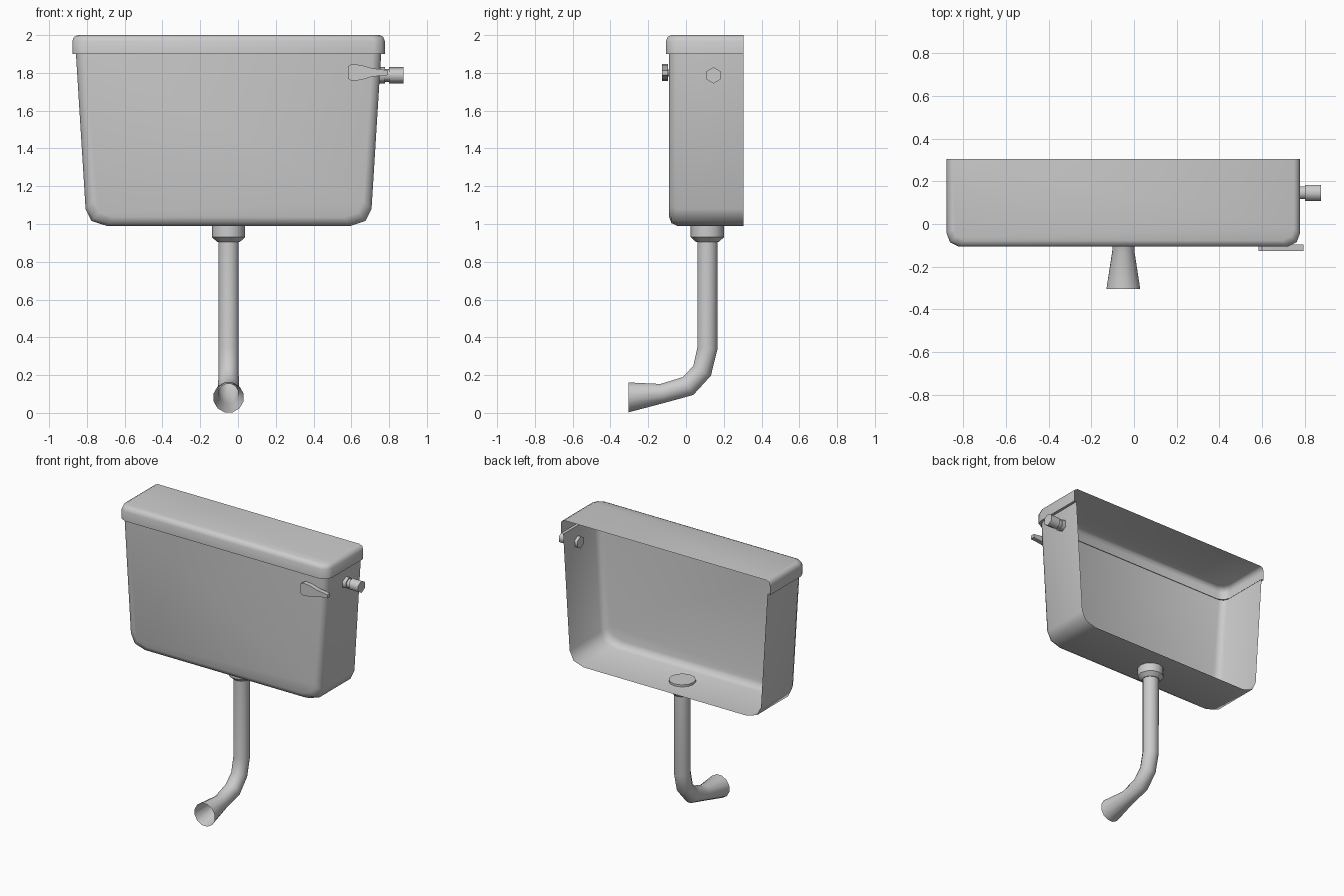
import bpy, bmesh, math
from mathutils import Vector

cube = bpy.data.objects.get("Cube")
if cube:
    bpy.data.objects.remove(cube, do_unlink=True)

CX = -0.05      # centre line of the tank and flush pipe
BACK = 0.305

grey = bpy.data.materials.new("grey_ceramic")
grey.use_nodes = True
grey.diffuse_color = (0.6, 0.6, 0.6, 1)
grey.node_tree.nodes["Principled BSDF"].inputs["Base Color"].default_value = (0.6, 0.6, 0.6, 1)


def loft(name, rings, closed=True, cap_start=False, cap_end=False, angle=50):
    """Skin a list of point rings into one smooth shaded object."""
    bm = bmesh.new()
    rows = [[bm.verts.new(p) for p in ring] for ring in rings]
    n = len(rows[0])
    for a, b in zip(rows, rows[1:]):
        for i in range(n if closed else n - 1):
            j = (i + 1) % n
            bm.faces.new((a[i], a[j], b[j], b[i]))
    if cap_start:
        bm.faces.new(rows[0])
    if cap_end:
        bm.faces.new(rows[-1])
    bmesh.ops.recalc_face_normals(bm, faces=bm.faces)
    # open shells: make the end cap point outwards
    if not closed:
        bm.faces.ensure_lookup_table()
        cap = bm.faces[-1]
        if cap.normal.z - cap.normal.y < 0:
            bmesh.ops.reverse_faces(bm, faces=bm.faces)
    mesh = bpy.data.meshes.new(name)
    bm.to_mesh(mesh)
    bm.free()
    mesh.materials.append(grey)
    obj = bpy.data.objects.new(name, mesh)
    bpy.context.collection.objects.link(obj)
    bpy.ops.object.select_all(action='DESELECT')
    obj.select_set(True)
    bpy.context.view_layer.objects.active = obj
    bpy.ops.object.shade_smooth_by_angle(angle=math.radians(angle))
    return obj


def mirrored(half):
    return half + [(-x, v) for x, v in reversed(half)]


def circle(centre, axis, radius, sides, turn=0):
    """Ring of points around an axis lying in the yz plane or along x."""
    axis = Vector(axis).normalized()
    u = Vector((0, 0, 1)) if abs(axis.x) > 0.9 else Vector((1, 0, 0))
    v = axis.cross(u)
    return [Vector(centre) + radius * (u * math.cos(t) + v * math.sin(t))
            for t in (turn + 2 * math.pi * i / sides for i in range(sides))]


# Tank: U outline carried from the open back to the rounded front
TOP = 1.9
outline = mirrored([(0.808, TOP), (0.757, 1.08), (0.725, 1.016), (0.645, 0.99)])
tank_rings = []
for y, inset in [(BACK, 0), (-0.045, 0), (-0.076, 0.014), (-0.089, 0.045)]:
    sx, sz = 1 - inset / 0.8, 1 - inset / 0.91
    tank_rings.append([(CX + x * sx, y, TOP - (TOP - z) * sz) for x, z in outline])
loft("tank", tank_rings, closed=False, cap_end=True)

# Lid: U plan raised into a skirt with a rounded top, open at the back
plan = mirrored([(0.827, BACK), (0.827, -0.045), (0.812, -0.085), (0.77, -0.106)])
lid_rings = []
for z, inset in [(TOP, 0.02), (TOP, 0), (1.968, 0), (1.99, 0.008), (2.0, 0.028)]:
    sx, sy = 1 - inset / 0.827, 1 - inset / 0.411
    lid_rings.append([(CX + x * sx, BACK - (BACK - y) * sy, z) for x, y in plan])
loft("lid", lid_rings, closed=False, cap_end=True)

# Flush pipe: straight drop, bend, and flared open mouth
path = [(0.113, 0.92, 0.055), (0.113, 0.34, 0.055), (0.085, 0.222, 0.055),
        (0.01, 0.142, 0.057), (-0.125, 0.103, 0.053), (-BACK, 0.082, 0.082)]
pipe_rings = []
for i, (y, z, r) in enumerate(path):
    before, after = path[max(i - 1, 0)], path[min(i + 1, len(path) - 1)]
    d_in = Vector((0, y - before[0], z - before[1])).normalized()
    d_out = Vector((0, after[0] - y, after[1] - z)).normalized()
    axis = (0, -1, 0) if i == len(path) - 1 else d_in + d_out
    pipe_rings.append(circle((CX, y, z), axis, r, 12, math.pi / 12))
loft("flush_pipe", pipe_rings)

# Outlet nut, poking slightly through the tank floor
nut = [(1.005, 0.088), (0.93, 0.088), (0.905, 0.06)]
loft("outlet_nut", [circle((CX, 0.113, z), (0, 0, 1), r, 12) for z, r in nut],
     cap_start=True, cap_end=True, angle=35)

# Water inlet on the left side wall
inlet = [(0.73, 0.043), (0.778, 0.043), (0.778, 0.034), (0.80, 0.034),
         (0.80, 0.043), (0.875, 0.043)]
loft("water_inlet", [circle((x, 0.146, 1.787), (1, 0, 0), r, 6) for x, r in inlet],
     cap_start=True, cap_end=True, angle=65)

# Flush lever: flat paddle narrowing to its pivot
lever = [(0.582, 1.835), (0.60, 1.846), (0.65, 1.842), (0.71, 1.825), (0.795, 1.813),
         (0.795, 1.788), (0.71, 1.78), (0.65, 1.762), (0.60, 1.758), (0.582, 1.77)]
loft("flush_lever", [[(x, y, z) for x, z in lever] for y in (-0.095, -0.127)],
     cap_start=True, cap_end=True, angle=30)
loft("lever_pivot", [circle((0.69, y, 1.80), (0, 1, 0), 0.018, 8) for y in (-0.10, -0.08)],
     cap_start=True, cap_end=True, angle=30)
